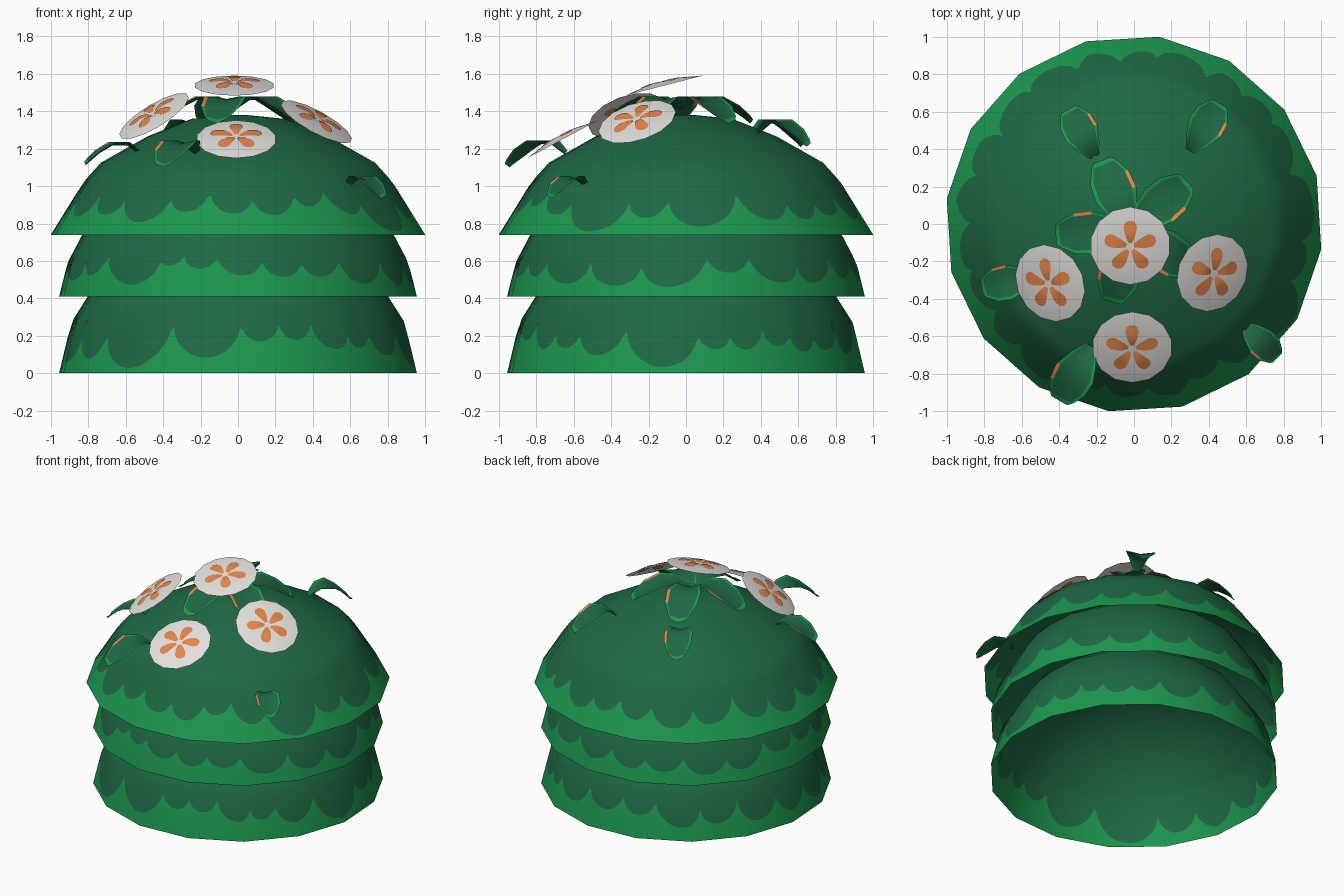
import bpy, math, random
from mathutils import Vector

random.seed(4)
cube = bpy.data.objects.get("Cube")
if cube:
    bpy.data.objects.remove(cube, do_unlink=True)


def material(name, rgb):
    m = bpy.data.materials.new(name)
    m.use_nodes = True
    m.diffuse_color = (*rgb, 1)
    bsdf = next(n for n in m.node_tree.nodes if n.type == 'BSDF_PRINCIPLED')
    bsdf.inputs["Base Color"].default_value = (*rgb, 1)
    bsdf.inputs["Roughness"].default_value = 0.9
    return m


BRIGHT = material("bright_green", (0.011, 0.305, 0.075))
DARK = material("dark_green", (0.013, 0.14, 0.058))
WHITE = material("petal_white", (0.78, 0.76, 0.74))
ORANGE = material("blossom_orange", (0.78, 0.24, 0.07))


def build(name, verts, faces, mats, slots, normals=None):
    me = bpy.data.meshes.new(name)
    me.from_pydata(verts, [], faces)
    for m in mats:
        me.materials.append(m)
    for p, s in zip(me.polygons, slots):
        p.material_index = s
        p.use_smooth = True
    if normals:
        me.normals_split_custom_set_from_vertices(normals)
    ob = bpy.data.objects.new(name, me)
    bpy.context.collection.objects.link(ob)
    return ob


# Foliage tiers: sixteen-sided open domes with a scalloped bright rim
SIDES, STEPS, TURN = 16, 24, 14.8
COLS = SIDES * STEPS


def sample(profile, t):
    t = min(max(t, 0), len(profile) - 1)
    i = min(int(t), len(profile) - 2)
    return Vector(profile[i]).lerp(Vector(profile[i + 1]), t - i)


def tier(name, profile, cusps, scale):
    cusps = sorted(c % 360 for c in cusps)
    cusps.append(cusps[0] + 360)
    tops = [random.uniform(0.66, 0.95) for _ in cusps]
    tops[-1] = tops[0]

    def border(deg):
        deg = (deg - cusps[0]) % 360 + cusps[0]
        i = max(k for k in range(len(cusps) - 1) if cusps[k] <= deg)
        width = cusps[i + 1] - cusps[i]
        f = (deg - cusps[i]) / width
        sag = 0.027 * width * math.sqrt(max(0, 1 - (2 * f - 1) ** 2))
        return scale * max(0.06, tops[i] * (1 - f) + tops[i + 1] * f - sag)

    verts, normals = [], []
    for c in range(COLS):
        side, f = divmod(c, STEPS)
        f /= STEPS
        a, b = (math.radians(TURN + 360 / SIDES * (side + k)) for k in (0, 1))
        x = math.cos(a) * (1 - f) + math.cos(b) * f
        y = math.sin(a) * (1 - f) + math.sin(b) * f
        deg = TURN + 360 * c / COLS
        edge = border(deg)
        rows = [0, edge / 2] + [edge + (2 - edge) * k / 4 for k in range(5)]
        rows += range(3, len(profile))
        for t in rows:
            r, z = sample(profile, t)
            verts.append((x * r, y * r, z))
            d = sample(profile, t + 0.6) - sample(profile, t - 0.6)
            ang = math.radians(deg)
            normals.append(Vector((math.cos(ang) * d.y, math.sin(ang) * d.y, -d.x)).normalized())
    n = len(rows)
    faces, slots = [], []
    for c in range(COLS):
        d = (c + 1) % COLS
        for k in range(n - 1):
            faces.append((c * n + k, d * n + k, d * n + k + 1, c * n + k + 1))
            slots.append(0 if k < 2 else 1)
    faces.append([c * n + n - 1 for c in range(COLS)])
    slots.append(1)
    build(name, verts, faces, [BRIGHT, DARK], slots, normals)


tier("bottom_foliage",
     [(.965, 0), (.9, .27), (.81, .41), (.7, .56), (.5, .7), (.25, .79), (.05, .81)],
     [-140, -113, -89, -76, -64, -50, -39, -21, 4, 15, 27, 37, 49, 61, 80, 97,
      112, 131, 147, 166, 184, 203], 1.15)
tier("middle_foliage",
     [(.965, .41), (.92, .59), (.84, .74), (.73, .9), (.52, 1.04), (.27, 1.14), (.05, 1.16)],
     [-140, -117, -109, -97, -82, -68, -54, -34, -15, 7, 22, 40, 57, 74, 92,
      108, 124, 142, 160, 176, 190, 206], 1.4)
tier("top_foliage",
     [(1.01, .74), (.835, 1.02), (.74, 1.125), (.49, 1.265), (.25, 1.36), (.05, 1.38)],
     [-133, -114, -100, -85, -70, -58, -43, -20, -6, 18, 36, 50, 64, 82, 95,
      110, 128, 146, 163, 180, 196, 212], 1)


# Flowers: shallow discs with five painted orange petals on each side
def dish(r):
    return 0.01 + 0.2 * r if r < 0.07 else 0.024 * (0.21 - r) / 0.14


def flower(name, centre, normal):
    up = Vector(normal).normalized()
    ya = (Vector((0, 1, 0)) - up * up.y).normalized()
    xa = ya.cross(up)
    centre = Vector(centre) - up * 0.012

    def place(x, y, lift=0):
        return centre + xa * x + ya * y + up * (dish(math.hypot(x, y)) + lift)

    sides = 14
    verts, faces = [place(0, 0)], []
    for r in (0.07, 0.215):
        for k in range(sides):
            a = math.tau * (k + 0.5) / sides
            verts.append(place(r * math.cos(a), r * math.sin(a)))
    for k in range(sides):
        j = (k + 1) % sides
        faces += [(0, 1 + k, 1 + j), (1 + k, 1 + sides + k, 1 + sides + j, 1 + j)]
    build(name, verts, faces, [WHITE], [0] * len(faces))

    verts, faces = [], []
    for lift in (0.004, -0.004):
        for p in range(5):
            a = math.tau * p / 5 + math.pi / 2
            for r, w in ((.022, .01), (.05, .022), (.08, .031), (.11, .036), (.13, .028), (.142, .012)):
                for s in (-w, w):
                    x = r * math.cos(a) - s * math.sin(a)
                    y = r * math.sin(a) + s * math.cos(a)
                    verts.append(place(x, y, lift))
            o = len(verts) - 12
            for k in range(o, o + 10, 2):
                quad = (k, k + 2, k + 3, k + 1)
                faces.append(quad if lift > 0 else quad[::-1])
    build(name + "_petals", verts, faces, [ORANGE], [0] * len(faces))


flower("crown_flower", (-.02, -.12, 1.55), (0, -.25, .97))
flower("front_flower", (-.01, -.665, 1.262), (0, -.47, .88))
flower("right_flower", (-.455, -.32, 1.385), (-.5, -.29, .82))
flower("left_flower", (.425, -.265, 1.355), (.46, -.27, .84))


# Leaves: arched strips with a bright margin and an orange fleck on one edge
SPINE = ((0, 0, .03), (.22, .055, .07), (.5, .055, .105), (.75, .005, .1),
         (.94, -.05, .065), (1, -.07, .045))
ACROSS = (-1, -.82, 0, .82, 1)


def leaf(name, base, heading, length, arch=1.0):
    a = math.radians(heading)
    size = length / 0.32
    verts, faces, slots = [], [], []
    for s, rise, half in SPINE:
        for u in ACROSS:
            w = u * half * min(size, 1.1)
            d = s * length
            verts.append((base[0] + d * math.cos(a) - w * math.sin(a),
                          base[1] + d * math.sin(a) + w * math.cos(a),
                          base[2] + rise * arch - 0.02 * (1 - abs(u))))
    for i in range(len(SPINE) - 1):
        for j in range(4):
            k = i * 5 + j
            faces.append((k, k + 5, k + 6, k + 1))
            if i == 2 and j == 0:
                slots.append(2)
            else:
                slots.append(0 if j in (0, 3) or i == len(SPINE) - 2 else 1)
    build(name, verts, faces, [BRIGHT, DARK, ORANGE], slots)


for k in range(5):
    leaf(f"crown_leaf_{k + 1}", (-.02, -.03, 1.425), 40 + 72 * k, .4)
leaf("back_right_leaf", (-.21, .36, 1.30), 119, .29)
leaf("back_left_leaf", (.3, .39, 1.30), 58, .3)
leaf("right_leaf", (-.53, -.28, 1.19), 192, .29, .85)
leaf("front_right_leaf", (-.23, -.65, 1.19), 240, .34)
leaf("front_left_leaf", (.59, -.54, 1.01), -45, .25, .8)
